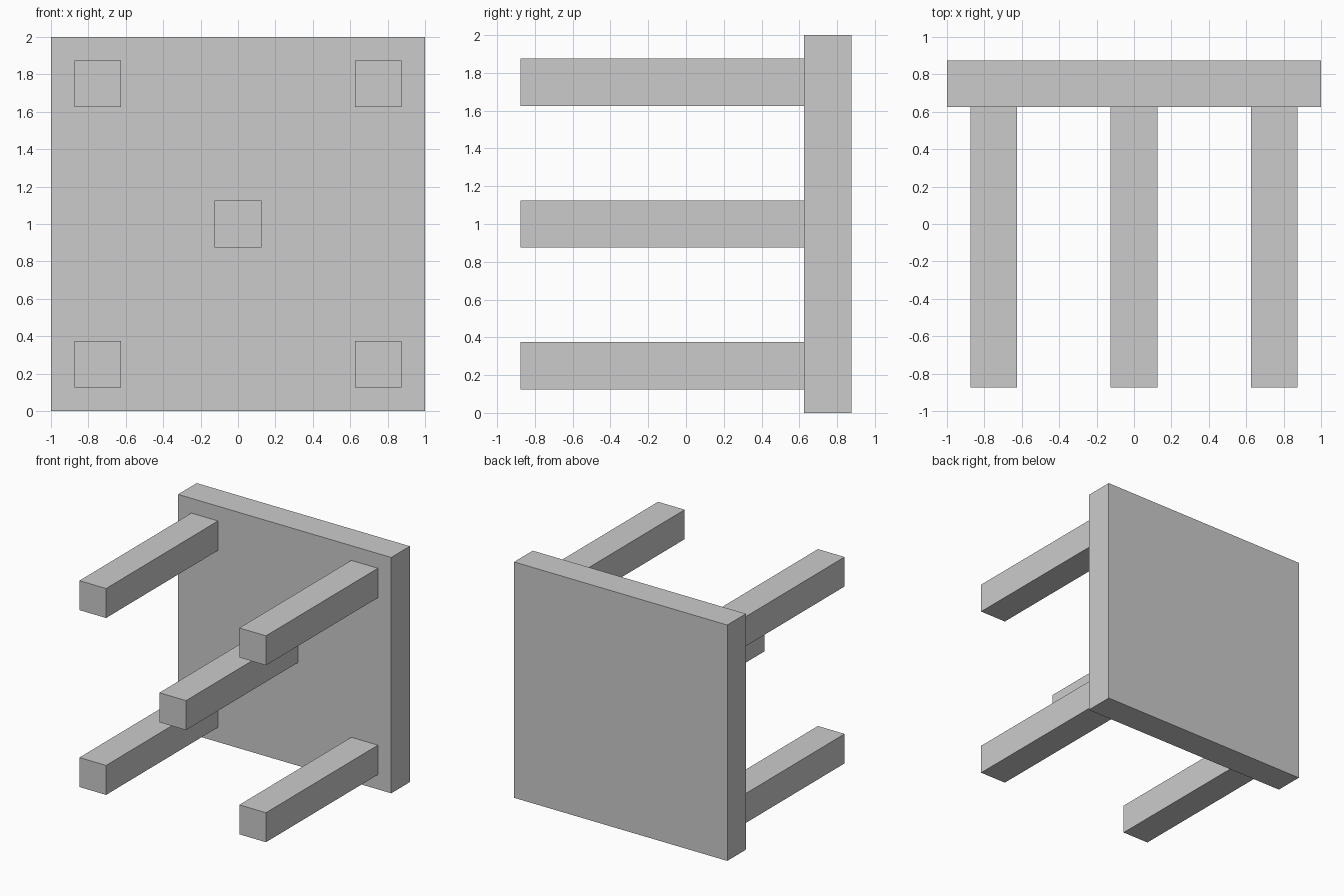
import bpy

if "Cube" in bpy.data.objects:
    bpy.data.objects.remove(bpy.data.objects["Cube"])


def box(name, lo, hi):
    """Axis-aligned box between two corners."""
    centre = [(a + b) / 2 for a, b in zip(lo, hi)]
    bpy.ops.mesh.primitive_cube_add(size=1, location=centre)
    obj = bpy.context.object
    obj.name = name
    obj.scale = [b - a for a, b in zip(lo, hi)]
    bpy.ops.object.transform_apply(location=False, rotation=False, scale=True)
    return obj


# Upright square panel at the back
box("back_panel", (-1, 0.625, 0), (1, 0.875, 2))

# Five square pegs reaching forward: four corners and the centre
HALF = 0.125
pegs = {
    "lower_left_peg": (-0.75, 0.25),
    "lower_right_peg": (0.75, 0.25),
    "upper_left_peg": (-0.75, 1.75),
    "upper_right_peg": (0.75, 1.75),
    "centre_peg": (0, 1),
}
for name, (x, z) in pegs.items():
    box(name, (x - HALF, -0.875, z - HALF), (x + HALF, 0.625, z + HALF))
